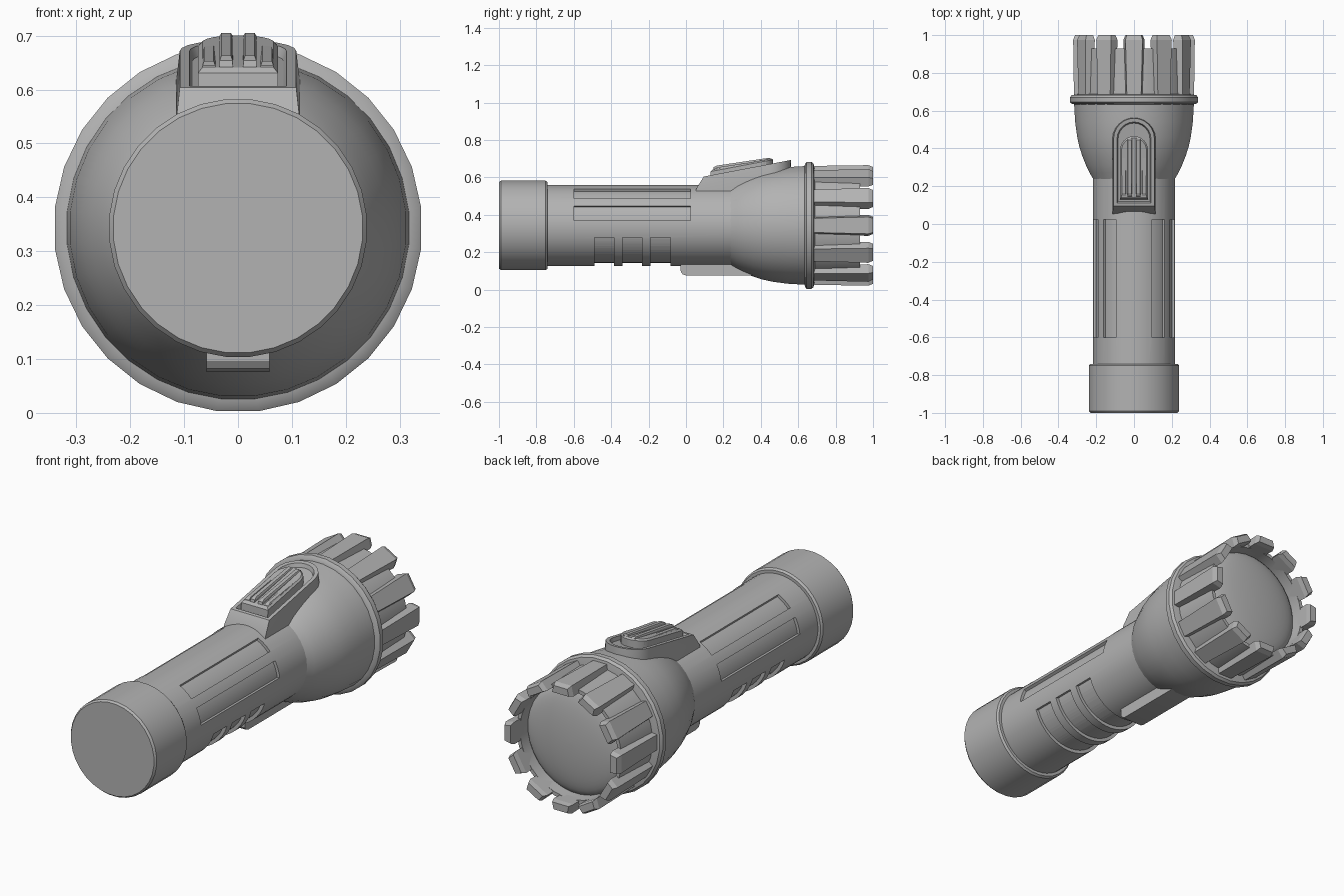
import bpy, bmesh
from math import sin, cos, pi, radians
from mathutils import Matrix, Vector

cube = bpy.data.objects.get("Cube")
if cube:
    bpy.data.objects.remove(cube, do_unlink=True)

AXIS = 0.343  # height of the torch's centre line

grey = bpy.data.materials.new("plain grey")
grey.use_nodes = True
grey.diffuse_color = (0.45, 0.45, 0.45, 1)
grey.node_tree.nodes["Principled BSDF"].inputs["Base Color"].default_value = grey.diffuse_color


def loft(name, rings, copies=1):
    """Skin closed rings of equal length, cap the ends, repeat around the axis."""
    bm = bmesh.new()
    for c in range(copies):
        spin = Matrix.Translation((0, 0, AXIS)) @ Matrix.Rotation(2 * pi * c / copies, 4, 'Y') \
            @ Matrix.Translation((0, 0, -AXIS))
        loops = [[bm.verts.new(spin @ Vector(p)) for p in ring] for ring in rings]
        n = len(loops[0])
        for a, b in zip(loops, loops[1:]):
            for i in range(n):
                j = (i + 1) % n
                bm.faces.new((a[i], a[j], b[j], b[i]))
        bm.faces.new(loops[0][::-1])
        bm.faces.new(loops[-1])
    bmesh.ops.recalc_face_normals(bm, faces=bm.faces)
    mesh = bpy.data.meshes.new(name)
    bm.to_mesh(mesh)
    bm.free()
    mesh.materials.append(grey)
    ob = bpy.data.objects.new(name, mesh)
    bpy.context.collection.objects.link(ob)
    return ob


def smooth(ob, angle=30):
    bpy.ops.object.select_all(action='DESELECT')
    ob.select_set(True)
    bpy.context.view_layer.objects.active = ob
    bpy.ops.object.shade_smooth_by_angle(angle=radians(angle))


def lathe(name, profile, sides=32):
    """Turn (y, radius) pairs about the centre line."""
    turns = [2 * pi * (i + 0.5) / sides for i in range(sides)]
    ob = loft(name, [[(r * cos(t), y, AXIS + r * sin(t)) for t in turns] for y, r in profile])
    smooth(ob)
    return ob


def sector(name, a0, a1, y0, y1, inner, outer=0.26, steps=16):
    """Curved block used to cut a recess in the barrel."""
    turns = [radians(a0 + (a1 - a0) * i / steps) for i in range(steps + 1)]
    path = [(r * cos(t), AXIS + r * sin(t)) for r, ts in ((inner, turns), (outer, turns[::-1])) for t in ts]
    return loft(name, [[(x, y, z) for x, z in path] for y in (y0, y1)])


def tongue(half, y0, y1, height, steps=12):
    """Outline square at the near end and round at the far end."""
    arc = [(half * cos(pi * i / steps), y1 - half + half * sin(pi * i / steps)) for i in range(steps + 1)]
    return [(x, y, height(y)) for x, y in [(-half, y0), (half, y0)] + arc]


# Turned body parts
lathe("end_cap", [(-1, 0.232), (-0.99, 0.24), (-0.75, 0.24), (-0.74, 0.232), (-0.74, 0.2)])
barrel = lathe("barrel", [(-0.8, 0.217), (0.3, 0.217)], 48)
lathe("reflector_bell", [(0.2, 0.2), (0.235, 0.215), (0.27, 0.236), (0.31, 0.255), (0.36, 0.275),
                         (0.41, 0.291), (0.46, 0.302), (0.54, 0.313), (0.66, 0.32)])
lathe("bell_flange", [(0.632, 0.31), (0.636, 0.33), (0.645, 0.342), (0.67, 0.342), (0.682, 0.332), (0.69, 0.29)], 28)
lathe("crown_ring", [(0.67, 0.297), (0.93, 0.293), (0.93, 0.275), (0.85, 0.272)])
lathe("lens", [(0.83, 0.274), (0.865, 0.274)]
      + [(0.865 + 0.055 * sin(t), 0.274 * cos(t)) for t in (pi * i / 20 for i in range(1, 10))]
      + [(0.92, 0.004)])

# Recessed grips: long slots on both sides, finger grooves underneath
cutters = []
for a0, a1 in ((7, 29), (42, 64)):
    cutters.append(sector("slot_cutter_left", a0, a1, -0.6, 0.025, 0.202))
    cutters.append(sector("slot_cutter_right", 180 - a1, 180 - a0, -0.6, 0.025, 0.202))
for i in range(3):
    y = -0.49 + 0.15 * i
    cutters.append(sector("finger_groove_cutter", -163, -17, y, y + 0.106, 0.2, steps=36))
for cutter in cutters:
    mod = barrel.modifiers.new("recess", 'BOOLEAN')
    mod.operation = 'DIFFERENCE'
    mod.solver = 'EXACT'
    mod.object = cutter
    bpy.context.view_layer.objects.active = barrel
    bpy.ops.object.modifier_apply(modifier=mod.name)
    bpy.data.objects.remove(cutter, do_unlink=True)
smooth(barrel)


# Crown teeth: tapered blocks with chamfered tips, twelve around the rim
def tooth_ring(y, low, high, wide, narrow):
    return [(-wide, y, AXIS + low), (wide, y, AXIS + low), (narrow, y, AXIS + high), (-narrow, y, AXIS + high)]


teeth = loft("crown_teeth", [tooth_ring(0.685, 0.275, 0.318, 0.048, 0.038),
                             tooth_ring(0.975, 0.272, 0.322, 0.056, 0.045),
                             tooth_ring(1.0, 0.277, 0.312, 0.046, 0.038)], copies=12)


# Switch housing: sloping tongue with a shallow tray
def slope(lift):
    return lambda y: 0.605 + lift + 0.19 * (y - 0.1)


housing = loft("switch_housing", [
    tongue(0.115, 0.05, 0.565, lambda y: 0.5),
    tongue(0.115, 0.055, 0.565, lambda y: min(0.54 + 0.19 * (y - 0.055), 0.62)),
    tongue(0.108, 0.095, 0.56, slope(0)),
    tongue(0.09, 0.11, 0.54, slope(0)),
    tongue(0.084, 0.118, 0.534, slope(-0.018))])
smooth(housing)

# Sliding button with lengthwise ribs
button = loft("switch_button", [tongue(0.074, 0.13, 0.465, slope(-0.03)),
                                tongue(0.074, 0.132, 0.465, slope(0.02)),
                                tongue(0.066, 0.142, 0.456, slope(0.028))])
smooth(button)
for x, y_end, rise in ((-0.054, 0.425, 0.036), (-0.022, 0.452, 0.046), (0.022, 0.452, 0.046), (0.054, 0.425, 0.036)):
    top = lambda y, h: (slope(h)(y) - 0.04 * (y - 0.15))
    loft("button_rib", [[(x + s * w, y, top(y, h)) for s, y in ((-1, y0), (1, y0), (1, y1), (-1, y1))]
                        for w, y0, y1, h in ((0.013, 0.142, y_end, 0.01),
                                             (0.012, 0.148, y_end, rise - 0.006),
                                             (0.009, 0.165, y_end - 0.008, rise))])

# Stand fin under the neck, with a rounded rear corner
side = [(0.4, 0.2), (0.4, 0.076), (0.0, 0.076), (-0.018, 0.082), (-0.028, 0.096), (-0.03, 0.2)]
fin = loft("stand_fin", [[(x, y, z) for y, z in side] for x in (-0.058, 0.058)])
smooth(fin)
